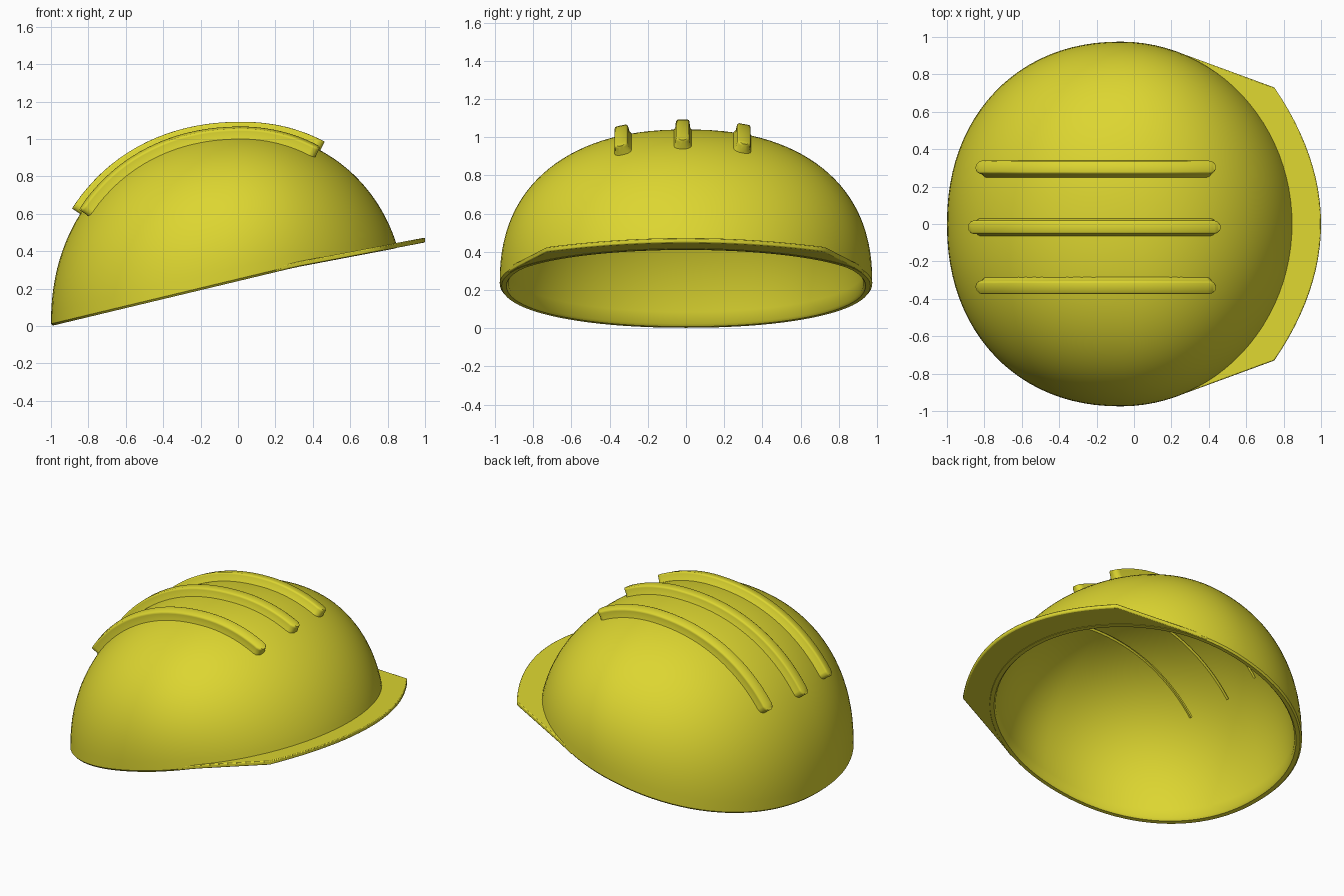
import bpy, bmesh
from math import sin, cos, pi, copysign
from mathutils import Vector
from mathutils.bvhtree import BVHTree

if "Cube" in bpy.data.objects:
    bpy.data.objects.remove(bpy.data.objects["Cube"])

N, K = 96, 30            # segments around and up the dome
APEX_X, TOP = 0.02, 1.04

mat = bpy.data.materials.new("yellow_plastic")
mat.diffuse_color = (0.72, 0.67, 0.03, 1)
mat.use_nodes = True
mat.node_tree.nodes["Principled BSDF"].inputs["Base Color"].default_value = mat.diffuse_color


def base(x):
    """Height of the tilted rim."""
    return 0.24 * (x + 1) - 0.05 * max(0, x - 0.3)


def rim(t, d=0.0):
    """Rim outline seen from above, inset by d."""
    c, s = cos(t), sin(t)
    n = 2.15 if c < 0 else 2.0
    a = (0.93 if c < 0 else 0.92) - d
    return (-0.07 + a * copysign(abs(c) ** (2 / n), c),
            (0.975 - d) * copysign(abs(s) ** (2 / n), s))


def dome_point(t, k, d):
    """Point on the dome, k = 0 at the rim and 1 at the crown."""
    c = cos(t)
    n = 2.3 - (0.15 if c < 0 else 0.2) * c * c
    p0 = 0.37 * max(0, c) ** 2          # sloping forehead
    p = p0 + (pi / 2 - p0) * k
    f = (max(0, cos(p)) / cos(p0)) ** (2 / n)
    g = ((sin(p) - sin(p0)) / (1 - sin(p0))) ** (2 / n) if k > 0 else 0
    x, y = rim(t, d)
    b = base(x) + 0.012
    return Vector((APEX_X + (x - APEX_X) * f, y * f, b + (TOP - d - b) * g))


def flat_ring(d):
    return [Vector((*rim(2 * pi * i / N, d), base(rim(2 * pi * i / N, d)[0]))) for i in range(N)]


def dome_ring(k, d):
    return [dome_point(2 * pi * i / N, k, d) for i in range(N)]


def loft(bm, rings, closed=True):
    """Bridge consecutive rings of points with quads."""
    rows = [[bm.verts.new(p) for p in r] for r in rings]
    m = len(rows[0])
    for a, b in zip(rows, rows[1:]):
        for i in range(m if closed else m - 1):
            j = (i + 1) % m
            bm.faces.new((a[i], a[j], b[j], b[i]))
    return rows


def finish(bm, name):
    bmesh.ops.recalc_face_normals(bm, faces=bm.faces[:])
    me = bpy.data.meshes.new(name)
    bm.to_mesh(me)
    bm.free()
    me.materials.append(mat)
    ob = bpy.data.objects.new(name, me)
    bpy.context.collection.objects.link(ob)
    return ob


def smooth(ob, angle=0.7):
    bpy.ops.object.select_all(action='DESELECT')
    ob.select_set(True)
    bpy.context.view_layer.objects.active = ob
    bpy.ops.object.shade_smooth_by_angle(angle=angle)


# Shell: outer dome, rounded rim, inner dome
bm = bmesh.new()
rings = [dome_ring(1 - i / K, 0) for i in range(1, K + 1)]
rings += [flat_ring(0.01), flat_ring(0.035)]
rings += [dome_ring(i / K, 0.045) for i in range(K)]
rows = loft(bm, rings)
for row, z in ((rows[0], TOP), (rows[-1], TOP - 0.045)):
    pole = bm.verts.new((APEX_X, 0, z))
    for i in range(N):
        bm.faces.new((row[i], row[(i + 1) % N], pole))
bm.normal_update()
surface = BVHTree.FromBMesh(bm)
shell = finish(bm, "shell")


def height(x, y):
    return surface.ray_cast(Vector((x, y, 3)), Vector((0, 0, -1)))[0].z


def sweep(name, y, x0, x1, profile, caps):
    """Sweep a profile (side, height) over the dome from x0 to x1."""
    e, steps, frames = 0.025, 36, []
    for i in range(steps + 1):
        x = (x0 + x1) / 2 - (x1 - x0) / 2 * cos(pi * i / steps)
        dx = (height(x + e, y) - height(x - e, y)) / (2 * e)
        dy = (height(x, y + e) - height(x, y - e)) / (2 * e)
        frames.append((Vector((x, y, height(x, y))), Vector((1, 0, dx)).normalized(),
                       Vector((-dx, -dy, 1)).normalized(), 1))
    # rounded ends
    p, t, n, _ = frames[0]
    q, u, m, _ = frames[-1]
    frames = ([(p - t * o, t, n, w) for o, w in reversed(caps)] + frames
              + [(q + u * o, u, m, w) for o, w in caps])
    bm = bmesh.new()
    rows = loft(bm, [[c + nn.cross(tt) * (s * w) + nn * h for s, h in profile]
                     for c, tt, nn, w in frames])
    bm.faces.new(rows[0])
    bm.faces.new(rows[-1])
    return finish(bm, name)


# Crown ribs outside, with a thin groove under each one inside
half = [(0.05, -0.025), (0.046, 0.001), (0.038, 0.012), (0.036, 0.04), (0.033, 0.048), (0.026, 0.052)]
rib_profile = half + [(-s, h) for s, h in reversed(half)]
groove_profile = [(0.009, -0.075), (0.009, -0.012), (-0.009, -0.012), (-0.009, -0.075)]
rounding = [(0.016, 0.9), (0.027, 0.66), (0.034, 0.35)]
for name, y, x0, x1 in (("left_rib", 0.295, -0.785, 0.385),
                        ("middle_rib", -0.017, -0.825, 0.41),
                        ("right_rib", -0.33, -0.785, 0.385)):
    smooth(sweep(name, y, x0, x1, rib_profile, rounding))
    cutter = sweep("groove_cutter", y, x0 + 0.03, x1 - 0.02, groove_profile, [])
    cutter.hide_render = True
    bpy.context.view_layer.objects.active = shell
    mod = shell.modifiers.new("groove", 'BOOLEAN')
    mod.operation, mod.solver, mod.object = 'DIFFERENCE', 'EXACT', cutter
    bpy.ops.object.modifier_apply(modifier=mod.name)
    bpy.data.objects.remove(cutter)
smooth(shell)

# Brim: thin plate around the front with a corner on each side
T, TC = 1.27, 0.75


def brim_edge(t):
    a = abs(t)
    if a <= TC:
        q = a / TC
        x, y = 1 - 0.25 * q * q, 0.73 * q
    else:
        q = (a - TC) / (T - TC)
        x, y = 0.75 - 0.55 * q, 0.73 + 0.202 * q
    return x, copysign(y, t)


side = [TC + (T - TC) * i / 8 for i in range(1, 9)]
ts = [-t for t in reversed(side)] + [-TC + 2 * TC * i / 24 for i in range(25)] + side
sections = []
for t in ts:
    (ix, iy), (ox, oy) = rim(t, 0.03), brim_edge(t)
    sections.append([Vector((ix, iy, base(ix) + 0.002)), Vector((ox, oy, base(ox) + 0.002)),
                     Vector((ox, oy, base(ox) + 0.028)), Vector((ix, iy, base(ix) + 0.028))])
bm = bmesh.new()
rows = loft(bm, sections)
bm.faces.new(rows[0])
bm.faces.new(rows[-1])
brim = finish(bm, "brim")
bev = brim.modifiers.new("soft_edge", 'BEVEL')
bev.width, bev.segments, bev.limit_method, bev.angle_limit = 0.006, 2, 'ANGLE', 0.9
smooth(brim)
